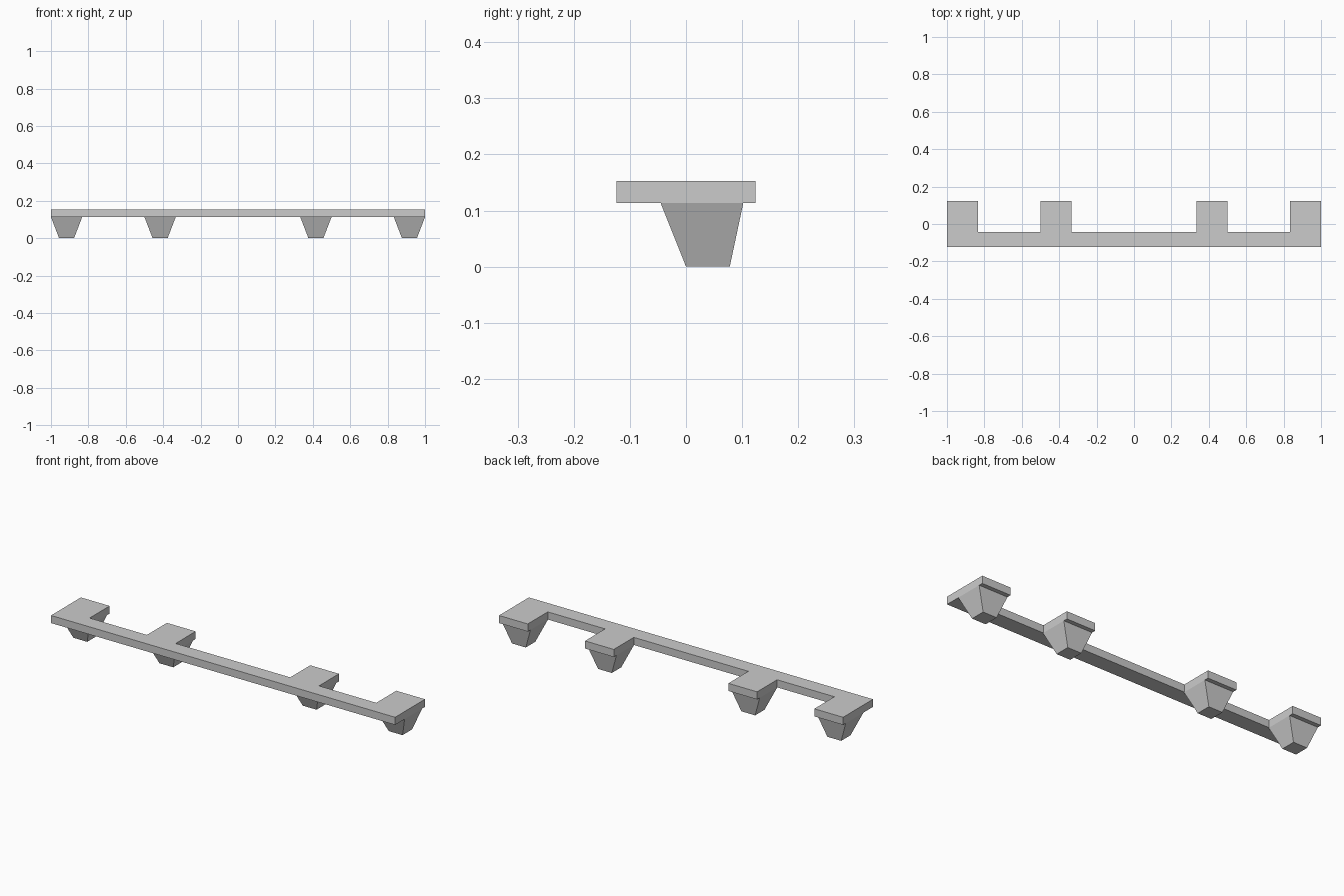
import bpy, bmesh

if "Cube" in bpy.data.objects:
    bpy.data.objects.remove(bpy.data.objects["Cube"])

Z0, Z1 = 0.113, 0.153          # underside and top of the plate
TABS = [(-1.0, -0.833), (-0.5, -0.333), (0.333, 0.5), (0.833, 1.0)]
FRONT, BAR, BACK = -0.124, -0.042, 0.124


def loft(name, lower, upper):
    """Solid between two matching outlines of (x, y, z) points."""
    bm = bmesh.new()
    a = [bm.verts.new(p) for p in lower]
    b = [bm.verts.new(p) for p in upper]
    bm.faces.new(a[::-1])
    bm.faces.new(b)
    n = len(a)
    for i in range(n):
        j = (i + 1) % n
        bm.faces.new((a[i], a[j], b[j], b[i]))
    bmesh.ops.recalc_face_normals(bm, faces=bm.faces)
    mesh = bpy.data.meshes.new(name)
    bm.to_mesh(mesh)
    bm.free()
    obj = bpy.data.objects.new(name, mesh)
    bpy.context.collection.objects.link(obj)
    return obj


def rect(x0, x1, y0, y1, z):
    return [(x0, y0, z), (x1, y0, z), (x1, y1, z), (x0, y1, z)]


# Comb-shaped plate: front bar with four tabs
outline = [(-1, FRONT), (1, FRONT)]
for x0, x1 in reversed(TABS):
    if x1 < 1:
        outline.append((x1, BAR))
    outline += [(x1, BACK), (x0, BACK)]
    if x0 > -1:
        outline.append((x0, BAR))
loft("plate", [(x, y, Z0) for x, y in outline], [(x, y, Z1) for x, y in outline])

# Tapered foot under each tab
for i, (x0, x1) in enumerate(TABS):
    c = (x0 + x1) / 2
    loft(f"foot_{i + 1}", rect(c - 0.04, c + 0.04, 0.0, 0.078, 0), rect(x0, x1, -0.045, 0.102, Z0))
